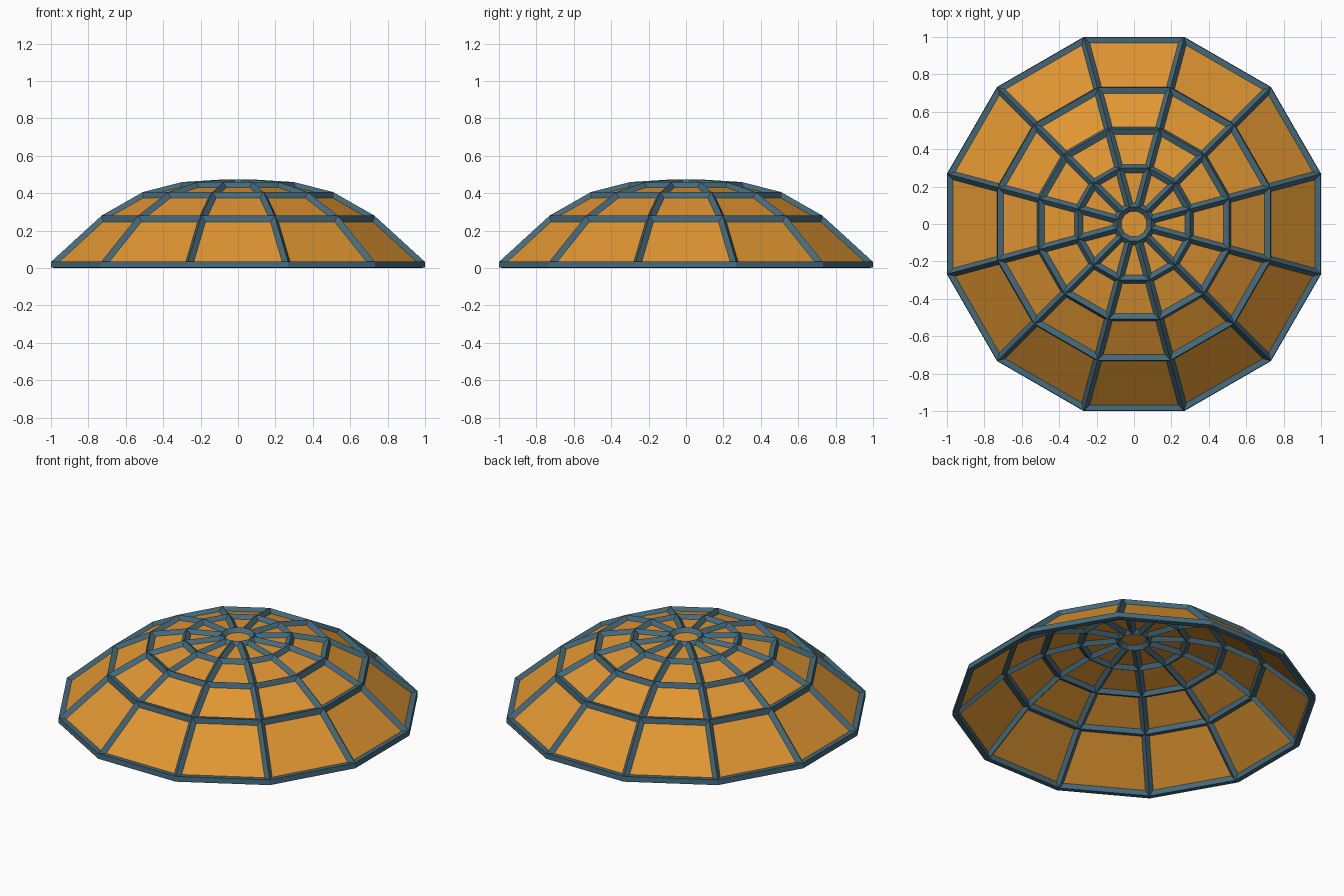
import bpy, bmesh, math

if "Cube" in bpy.data.objects:
    bpy.data.objects.remove(bpy.data.objects["Cube"])

SIDES = 12
# (apothem, height) of each ring, bottom to top
RINGS = [(0.984, 0.017), (0.716, 0.262), (0.50, 0.385), (0.295, 0.437), (0.09, 0.450)]
BAR = 0.045


def material(name, rgb):
    m = bpy.data.materials.new(name)
    m.diffuse_color = (*rgb, 1)
    m.use_nodes = True
    m.node_tree.nodes["Principled BSDF"].inputs["Base Color"].default_value = m.diffuse_color
    return m


def dome(name, mat):
    """Faceted dome: rings of quads closed by a flat polygon, open below."""
    bm = bmesh.new()
    rows = []
    for apothem, z in RINGS:
        r = apothem / math.cos(math.pi / SIDES)
        rows.append([bm.verts.new((r * math.cos(a), r * math.sin(a), z))
                     for a in (math.radians(15 + 30 * i) for i in range(SIDES))])
    for lo, hi in zip(rows, rows[1:]):
        for i in range(SIDES):
            j = (i + 1) % SIDES
            bm.faces.new((lo[i], lo[j], hi[j], hi[i]))
    bm.faces.new(rows[-1])
    me = bpy.data.meshes.new(name)
    bm.to_mesh(me)
    bm.free()
    me.materials.append(mat)
    ob = bpy.data.objects.new(name, me)
    bpy.context.collection.objects.link(ob)
    return ob


# Amber glass panels
dome("glass_panels", material("amber", (0.75, 0.305, 0.032)))

# Frame bars along every edge of the dome
frame = dome("frame_bars", material("slate blue", (0.058, 0.144, 0.202)))
wire = frame.modifiers.new("bars", 'WIREFRAME')
wire.thickness = BAR
wire.use_boundary = True
wire.use_even_offset = True
wire.use_replace = True
